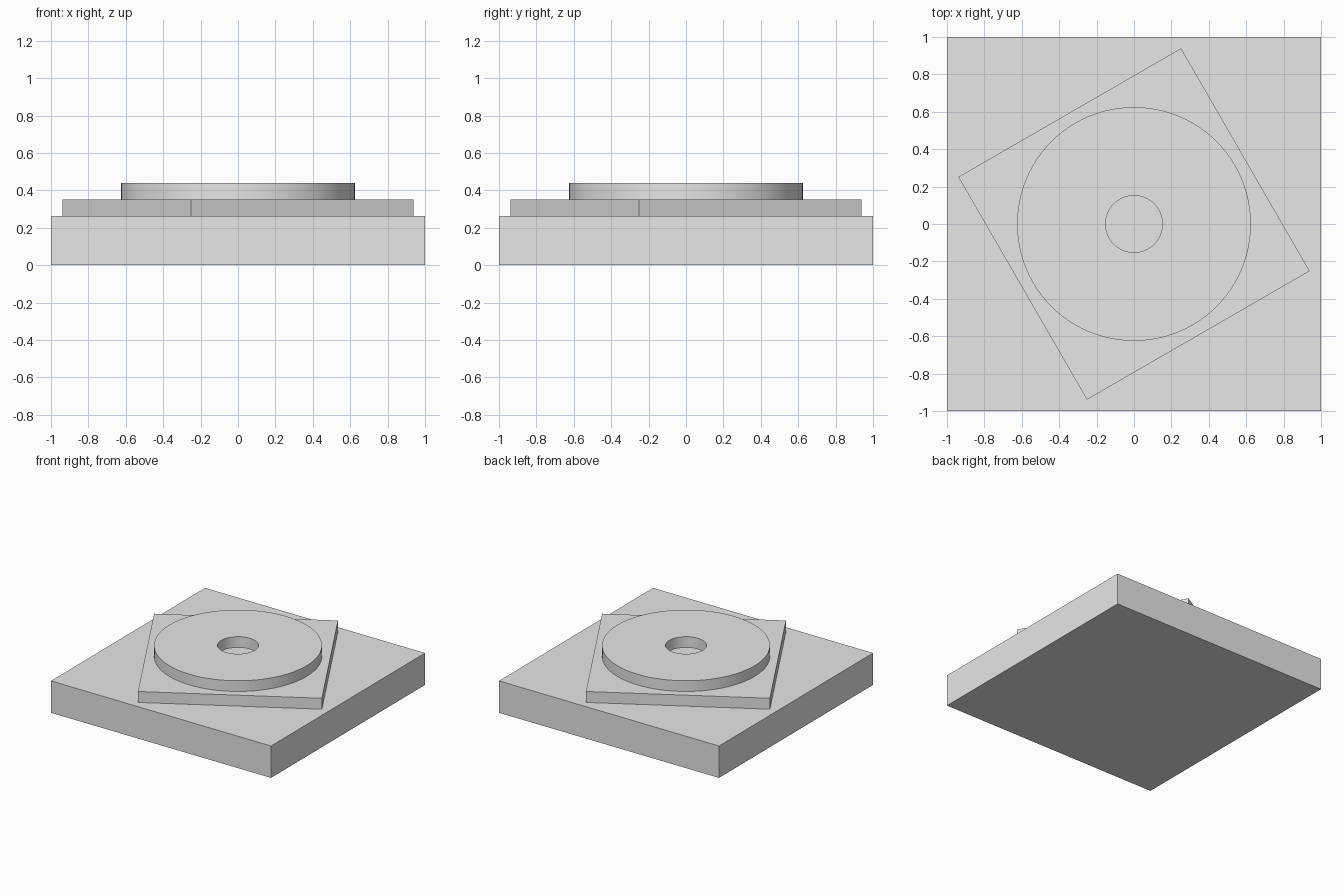
import bpy
import bmesh
import math
from mathutils import Matrix

cube = bpy.data.objects.get("Cube")
if cube:
    bpy.data.objects.remove(cube, do_unlink=True)

# Single grey material
grey = bpy.data.materials.new("plain grey")
grey.use_nodes = True
colour = (0.8, 0.8, 0.8, 1.0)
grey.diffuse_color = colour
grey.node_tree.nodes["Principled BSDF"].inputs["Base Color"].default_value = colour

BASE_TOP, PLATE_TOP, DISC_TOP = 0.262, 0.352, 0.44


def add_object(name, bm):
    bmesh.ops.recalc_face_normals(bm, faces=bm.faces)
    mesh = bpy.data.meshes.new(name)
    bm.to_mesh(mesh)
    bm.free()
    mesh.materials.append(grey)
    obj = bpy.data.objects.new(name, mesh)
    bpy.context.collection.objects.link(obj)
    return obj


def slab(name, side, bottom, top, turn=0):
    """Square slab, turned about its vertical axis."""
    bm = bmesh.new()
    bmesh.ops.create_cube(bm, size=1)
    bm.transform(Matrix.Translation((0, 0, (bottom + top) / 2))
                 @ Matrix.Rotation(math.radians(turn), 4, "Z")
                 @ Matrix.Diagonal((side, side, top - bottom, 1)))
    return add_object(name, bm)


def ring(name, inner, outer, bottom, top, steps=96):
    """Flat ring made by spinning a rectangular profile."""
    bm = bmesh.new()
    corners = [(inner, bottom), (outer, bottom), (outer, top), (inner, top)]
    verts = [bm.verts.new((r, 0, z)) for r, z in corners]
    edges = [bm.edges.new((verts[i], verts[(i + 1) % 4])) for i in range(4)]
    bmesh.ops.spin(bm, geom=verts + edges, cent=(0, 0, 0), axis=(0, 0, 1),
                   angle=math.tau, steps=steps)
    bmesh.ops.remove_doubles(bm, verts=bm.verts, dist=0.0001)
    return add_object(name, bm)


# Square base, turned plate and pierced disc
slab("base_slab", 2, 0, BASE_TOP)
slab("turned_plate", 1.375, BASE_TOP, PLATE_TOP, turn=30)
disc = ring("pierced_disc", 0.152, 0.625, PLATE_TOP, DISC_TOP)

# Round walls smooth, rims sharp
bpy.ops.object.select_all(action="DESELECT")
disc.select_set(True)
bpy.context.view_layer.objects.active = disc
bpy.ops.object.shade_smooth_by_angle(angle=math.radians(30))
